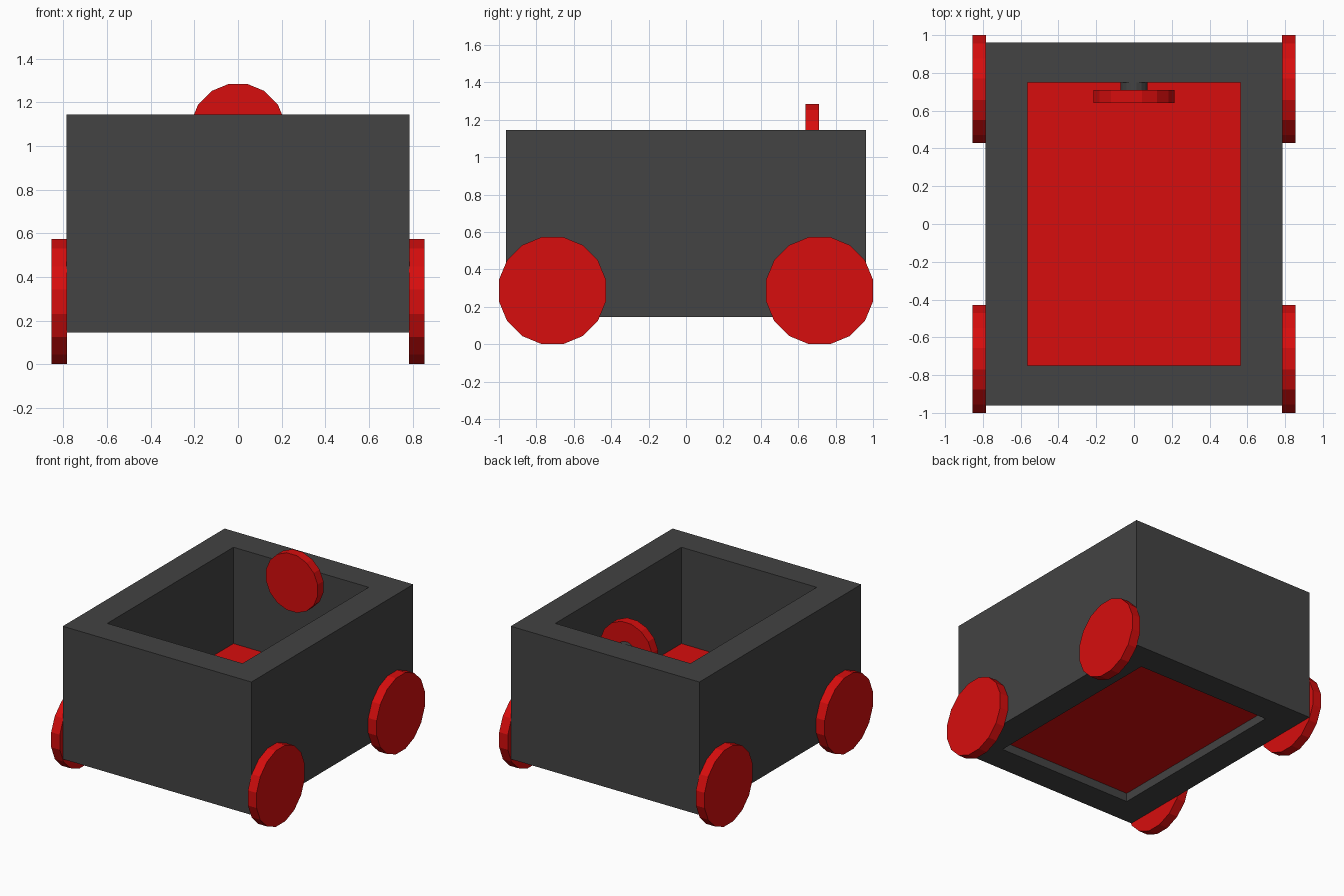
import bpy, bmesh
from math import pi
from mathutils import Matrix

cube = bpy.data.objects.get("Cube")
if cube:
    bpy.data.objects.remove(cube, do_unlink=True)


def make_material(name, rgb):
    mat = bpy.data.materials.new(name)
    mat.use_nodes = True
    mat.diffuse_color = (*rgb, 1)
    mat.node_tree.nodes["Principled BSDF"].inputs["Base Color"].default_value = (*rgb, 1)
    return mat


red = make_material("bright red", (0.68, 0.004, 0.004))
grey = make_material("charcoal grey", (0.056, 0.056, 0.056))


def finish(name, bm, mat):
    bmesh.ops.recalc_face_normals(bm, faces=bm.faces)
    mesh = bpy.data.meshes.new(name)
    bm.to_mesh(mesh)
    bm.free()
    mesh.materials.append(mat)
    obj = bpy.data.objects.new(name, mesh)
    bpy.context.collection.objects.link(obj)
    return obj


def disc(name, radius, depth, axis, location, mat):
    """Sixteen-sided cylinder with a flat at the top, lying along x or y."""
    bm = bmesh.new()
    turn = Matrix.Rotation(pi / 2, 4, "Y" if axis == "X" else "X")
    matrix = Matrix.Translation(location) @ turn @ Matrix.Rotation(pi / 16, 4, "Z")
    bmesh.ops.create_cone(bm, cap_ends=True, segments=16, radius1=radius,
                          radius2=radius, depth=depth, matrix=matrix)
    return finish(name, bm, mat)


# Open rectangular body: outer and inner walls joined by flat rims
OUT, INN = (0.785, 0.962), (0.563, 0.75)
LOW, HIGH = 0.145, 1.145
bm = bmesh.new()
rings = []
for (hx, hy), z in ((OUT, LOW), (OUT, HIGH), (INN, HIGH), (INN, LOW)):
    rings.append([bm.verts.new((sx * hx, sy * hy, z))
                  for sx, sy in ((-1, -1), (1, -1), (1, 1), (-1, 1))])
for k in range(4):
    a, b = rings[k], rings[(k + 1) % 4]
    for i in range(4):
        j = (i + 1) % 4
        bm.faces.new((a[i], a[j], b[j], b[i]))
finish("body", bm, grey)

# Floor slab between the walls
bm = bmesh.new()
bmesh.ops.create_cube(bm, size=1, matrix=Matrix.Translation((0, 0, 0.315))
                      @ Matrix.Diagonal((2 * INN[0], 2 * INN[1], 0.21, 1)))
finish("floor", bm, red)

# Four wheels
for side, sx in (("left", 1), ("right", -1)):
    for end, sy in (("front", -1), ("back", 1)):
        disc(f"{end}_{side}_wheel", 0.292, 0.072, "X",
             (sx * 0.819, sy * 0.714, 0.287), red)

# Steering wheel on a short column from the back wall
disc("steering_wheel", 0.219, 0.07, "Y", (0, 0.675, 1.07), red)
disc("steering_column", 0.073, 0.06, "Y", (0, 0.73, 1.07), grey)
